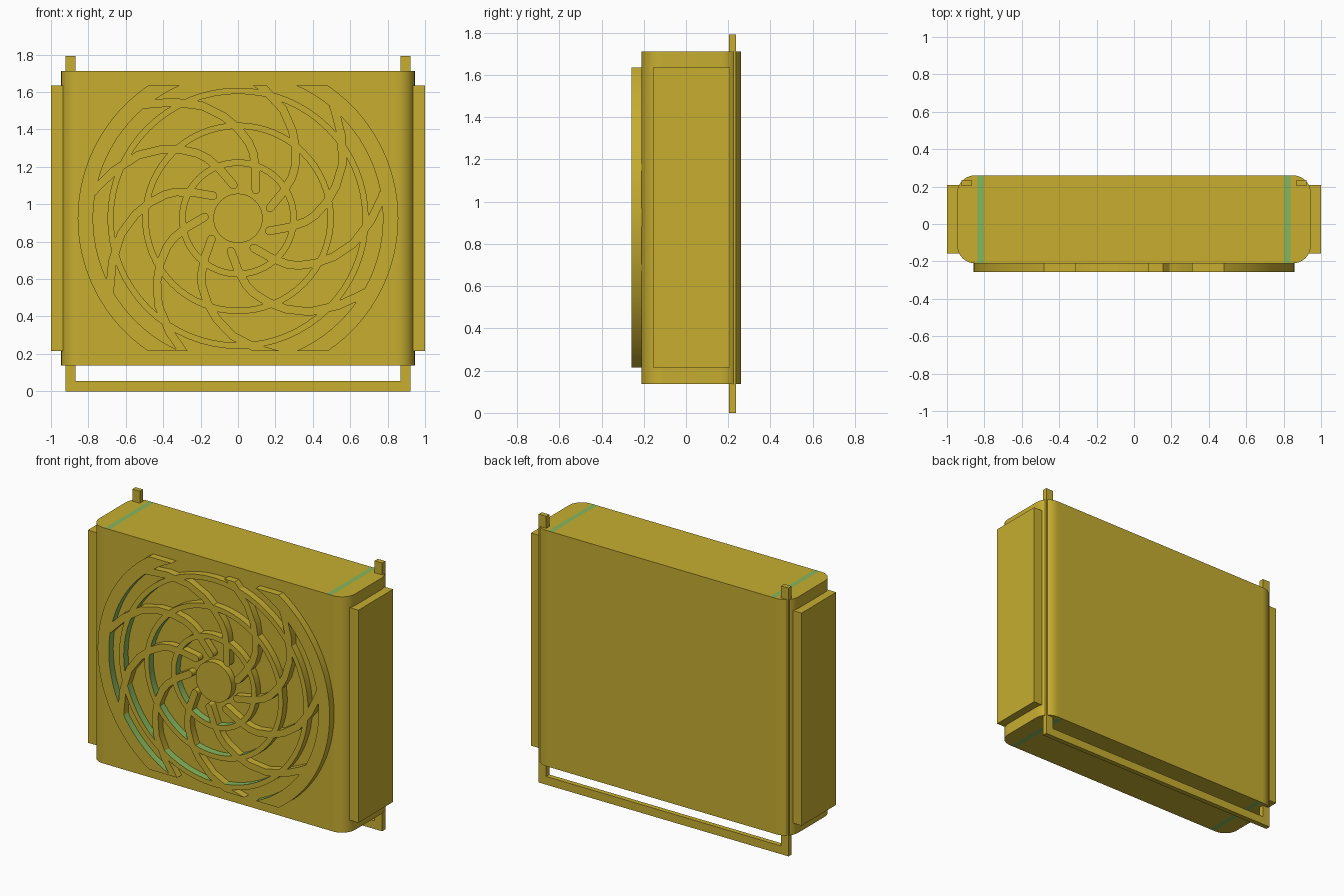
import bpy, bmesh, math
from mathutils import Vector

cube = bpy.data.objects.get("Cube")
if cube:
    bpy.data.objects.remove(cube, do_unlink=True)


def material(name, rgb):
    m = bpy.data.materials.new(name)
    m.use_nodes = True
    m.diffuse_color = (*rgb, 1)
    m.node_tree.nodes["Principled BSDF"].inputs["Base Color"].default_value = (*rgb, 1)
    return m


MUSTARD = material("mustard yellow", (0.57, 0.42, 0.03))
GREEN = material("leaf green", (0.24, 0.47, 0.11))

CZ = 0.925                 # height of the grille centre
HALF = 0.71                # half height the grille is trimmed to
FRONT, BACK = -0.257, -0.205


def finish(name, bm, smooth=False):
    bmesh.ops.recalc_face_normals(bm, faces=bm.faces)
    me = bpy.data.meshes.new(name)
    bm.to_mesh(me)
    bm.free()
    me.materials.append(MUSTARD)
    me.materials.append(GREEN)
    if smooth:
        me.shade_smooth()
        me.set_sharp_from_angle(angle=math.radians(30))
    ob = bpy.data.objects.new(name, me)
    bpy.context.collection.objects.link(ob)
    return ob


def box(name, lo, hi):
    bm = bmesh.new()
    bmesh.ops.create_cube(bm, size=1)
    lo, hi = Vector(lo), Vector(hi)
    for v in bm.verts:
        v.co = (lo + hi) / 2 + v.co * (hi - lo)
    return finish(name, bm)


def polar(r, deg):
    a = math.radians(deg)
    return Vector((r * math.cos(a), r * math.sin(a)))


def arc(r, a0, a1, n):
    return [polar(r, a0 + (a1 - a0) * i / n) for i in range(n + 1)]


def strip(name, outer, inner, closed=False, green_inside=False, trim=False):
    """Solid band between two rails drawn in the grille plane."""
    bm = bmesh.new()
    rows = [[bm.verts.new((p.x, y, p.y + CZ))
             for p, y in ((o, FRONT), (i, FRONT), (i, BACK), (o, BACK))]
            for o, i in zip(outer, inner)]
    n = len(rows)
    for k in range(n if closed else n - 1):
        a, b = rows[k], rows[(k + 1) % n]
        for j in range(4):
            f = bm.faces.new((a[j], a[(j + 1) % 4], b[(j + 1) % 4], b[j]))
            if j == 1 and green_inside:      # wall facing the hub
                f.material_index = 1
    if not closed:
        bm.faces.new(rows[0])
        bm.faces.new(rows[-1])
    if trim:
        for s in (-1, 1):
            bmesh.ops.bisect_plane(bm, geom=bm.verts[:] + bm.edges[:] + bm.faces[:],
                                   plane_co=(0, 0, CZ + s * HALF), plane_no=(0, 0, s),
                                   clear_outer=True)
            bmesh.ops.holes_fill(bm, edges=[e for e in bm.edges if e.is_boundary])
    return finish(name, bm, True)


# Body: rounded rectangle raised along z, green bands across top and bottom
bm = bmesh.new()
X, Y0, Y1, R = 0.945, -0.21, 0.26, 0.095
outline = []
for cx, cy, a in ((X - R, Y1 - R, 0), (R - X, Y1 - R, 90),
                  (R - X, Y0 + R, 180), (X - R, Y0 + R, 270)):
    outline += [p + Vector((cx, cy)) for p in arc(R, a, a + 90, 10)]
base = bm.faces.new([bm.verts.new((p.x, p.y, 0.137)) for p in outline])
top = bmesh.ops.extrude_face_region(bm, geom=[base], use_keep_orig=True)
for v in top["geom"]:
    if isinstance(v, bmesh.types.BMVert):
        v.co.z = 1.712
for x in (-0.838, -0.803, 0.803, 0.838):
    bmesh.ops.bisect_plane(bm, geom=bm.verts[:] + bm.edges[:] + bm.faces[:],
                           plane_co=(x, 0, 0), plane_no=(1, 0, 0))
bm.normal_update()
for f in bm.faces:
    if abs(f.normal.z) > 0.9 and 0.803 < abs(f.calc_center_median().x) < 0.838:
        f.material_index = 1
finish("body", bm, True)

# Side panels, rear posts and lower bar
for side, s in (("left", 1), ("right", -1)):
    x0, x1 = sorted((s * 0.92, s * 1.0))
    box(side + "_side_panel", (x0, -0.157, 0.215), (x1, 0.208, 1.635))
    x0, x1 = sorted((s * 0.868, s * 0.923))
    box(side + "_rear_post", (x0, 0.203, 0), (x1, 0.236, 1.792))
box("lower_bar", (-0.868, 0.203, 0), (0.868, 0.236, 0.055))

# Outer grille frame: two arcs trimmed flat at top and bottom
ro, ri = 0.857, 0.775
ao, ai = (math.degrees(math.asin(HALF / r)) for r in (ro, ri))
for side, a in (("left", 0), ("right", 180)):
    strip(side + "_grille_frame", arc(ro, a - ao, a + ao, 32),
          arc(ri, a - ai, a + ai, 32), green_inside=True)

# Concentric grille rings
for name, ro, ri in (("outer", 0.698, 0.665), ("middle", 0.512, 0.478),
                     ("inner", 0.315, 0.28)):
    strip(name + "_grille_ring", arc(ro, 0, 360, 64)[:-1],
          arc(ri, 0, 360, 64)[:-1], closed=True, green_inside=True)

# Nine spiral blades with rounded inner tips
path = [(0.18, 18), (0.277, 30), (0.36, 37), (0.41, 42), (0.48, 50),
        (0.55, 58), (0.63, 67.5), (0.71, 79), (0.775, 88), (0.79, 90)]
W = 0.0225
for k in range(9):
    pts = [polar(r, a + 40 * k) for r, a in path]
    d0 = (pts[1] - pts[0]).normalized()
    spine, widths = [], []
    for t in (8, 30, 60):
        a = math.radians(t)
        spine.append(pts[0] - d0 * W * math.cos(a))
        widths.append(W * math.sin(a))
    spine += pts
    widths += [W] * len(pts)
    outer, inner = [], []
    for i, p in enumerate(spine):
        d = (spine[min(i + 1, len(spine) - 1)] - spine[max(i - 1, 0)]).normalized()
        side = Vector((d.y, -d.x)) * widths[i]
        outer.append(p + side)
        inner.append(p - side)
    strip("grille_blade_%d" % (k + 1), outer, inner, trim=True)

# Hub disc
bm = bmesh.new()
bmesh.ops.create_cone(bm, cap_ends=True, segments=40, radius1=0.132, radius2=0.132,
                      depth=BACK - FRONT)
for v in bm.verts:
    x, y, z = v.co
    v.co = (x, (FRONT + BACK) / 2 + z, y + CZ)
finish("grille_hub", bm, True)
